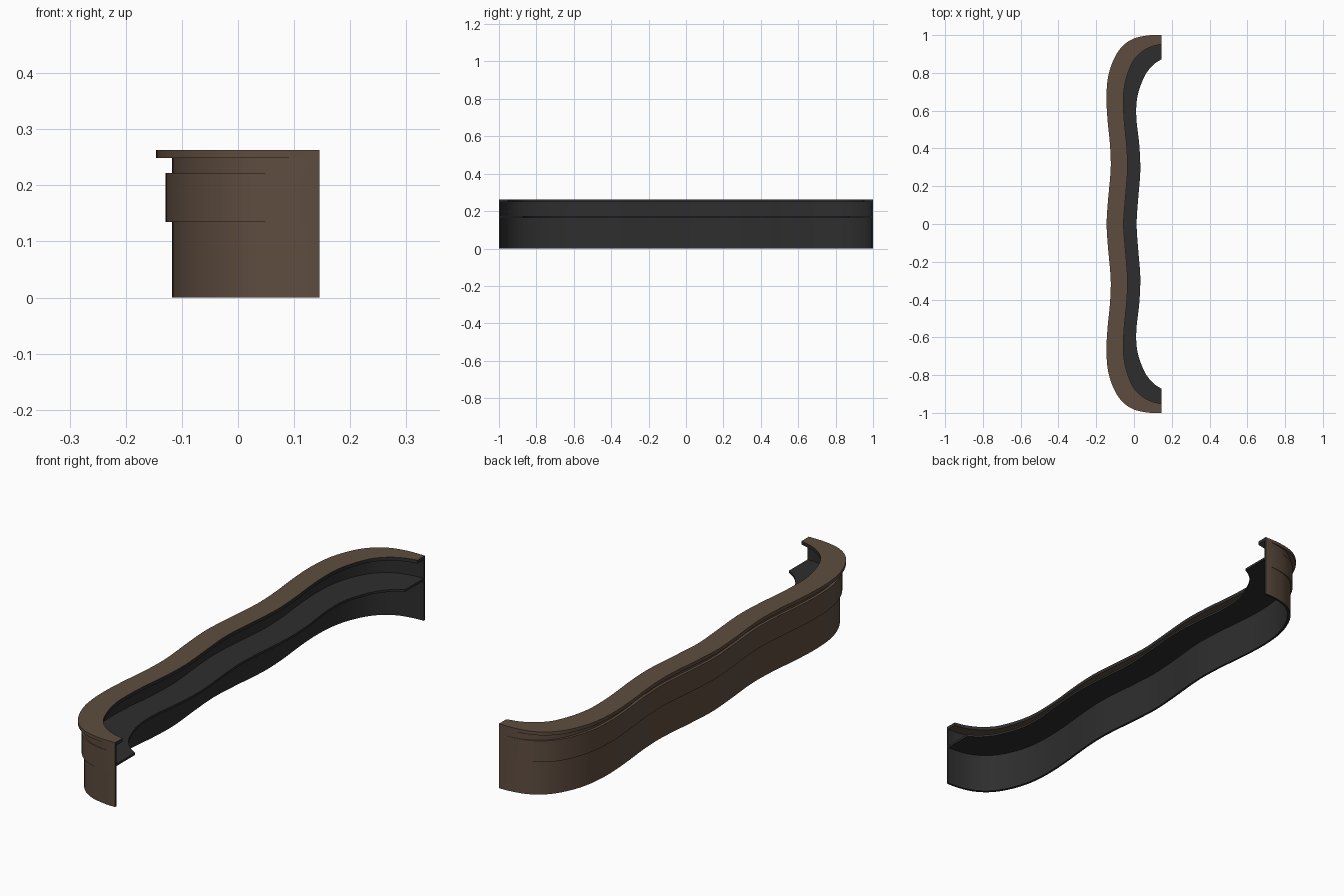
import bpy, bmesh
from mathutils import Vector

if "Cube" in bpy.data.objects:
    bpy.data.objects.remove(bpy.data.objects["Cube"])


def material(name, rgb):
    m = bpy.data.materials.new(name)
    m.diffuse_color = (*rgb, 1)
    m.use_nodes = True
    m.node_tree.nodes["Principled BSDF"].inputs["Base Color"].default_value = m.diffuse_color
    return m


BROWN = material("brown_panel", (0.112, 0.073, 0.050))
DARK = material("charcoal_inner", (0.027, 0.027, 0.027))
END = 0.145

# Half outlines in plan (x, y), from the middle to the +y end
OUTER = [(-.145, 0), (-.138, .12), (-.126, .25), (-.123, .33), (-.128, .43), (-.140, .55),
         (-.146, .67), (-.137, .78), (-.108, .87), (-.065, .937), (-.005, .980), (.07, .998), (END, 1)]
TOP_INNER = [(-.055, 0), (-.047, .12), (-.036, .25), (-.034, .33), (-.040, .43), (-.052, .55),
             (-.056, .66), (-.050, .73), (-.032, .80), (-.003, .865), (.04, .91), (.09, .938), (END, .952)]
SHELF_INNER = [(.014, 0), (.021, .12), (.032, .25), (.033, .33), (.027, .43), (.014, .54),
               (.012, .62), (.019, .68), (.034, .73), (.057, .785), (.085, .825), (.113, .852), (END, .872)]


def smooth_path(half, steps=5):
    """Mirror a half outline in y and run a Catmull-Rom curve through it."""
    p = [Vector((x, -y)) for x, y in half[:0:-1]] + [Vector(q) for q in half]
    p = [2 * p[0] - p[1]] + p + [2 * p[-1] - p[-2]]
    out = []
    for i in range(1, len(p) - 2):
        a, b, c, d = p[i - 1:i + 3]
        for s in range(steps):
            t = s / steps
            out.append(0.5 * (2 * b + (c - a) * t + (2 * a - 5 * b + 4 * c - d) * t * t
                              + (3 * b - a - 3 * c + d) * t ** 3))
    out.append(p[-2])
    return out


def shifted(path, dx, sy=1.0):
    """Slide an outline towards the open side, keeping its cut ends in place."""
    n = len(path) - 1
    return [Vector((END if i in (0, n) else min(v.x + dx, END - 0.001 * min(i, n - i, 3)),
                    max(-1, min(1, v.y)) * sy)) for i, v in enumerate(path)]


def ribbon(name, left, right, z0, z1, outer=BROWN, inner=BROWN, flat=BROWN, cap=DARK):
    """Solid strip between two outlines, coloured by side."""
    mats = [BROWN, DARK]
    bm = bmesh.new()
    rings = [[bm.verts.new((v.x, v.y, z)) for v, z in ((l, z0), (r, z0), (r, z1), (l, z1))]
             for l, r in zip(left, right)]
    for a, b in zip(rings, rings[1:]):
        for k, m in enumerate((flat, inner, flat, outer)):
            j = (k + 1) % 4
            bm.faces.new((a[k], a[j], b[j], b[k])).material_index = mats.index(m)
    for r in (rings[0], rings[-1]):
        bm.faces.new(r).material_index = mats.index(cap)
    bmesh.ops.recalc_face_normals(bm, faces=bm.faces)
    me = bpy.data.meshes.new(name)
    bm.to_mesh(me)
    bm.free()
    for m in mats:
        me.materials.append(m)
    ob = bpy.data.objects.new(name, me)
    bpy.context.collection.objects.link(ob)
    bpy.ops.object.select_all(action='DESELECT')
    ob.select_set(True)
    bpy.context.view_layer.objects.active = ob
    bpy.ops.object.shade_smooth_by_angle(angle=0.6)


outer = shifted(smooth_path(OUTER), 0)
top_inner = smooth_path(TOP_INNER)
shelf_inner = smooth_path(SHELF_INNER)
wall = shifted(outer, 0.028)

# Front wall: brown outside, dark inside
ribbon("counter_wall", wall, shifted(outer, 0.037, 0.992), 0, 0.249,
       inner=DARK, flat=DARK)
# Raised band around the outside
ribbon("raised_band", shifted(outer, 0.017), shifted(outer, 0.031, 0.997), 0.135, 0.222)
# Counter top overhanging both sides
ribbon("counter_top", outer, top_inner, 0.249, 0.263, inner=DARK)
# Work shelf on the inner side
ribbon("inner_shelf", shifted(outer, 0.032, 0.996), shelf_inner, 0.164, 0.173,
       outer=DARK, inner=DARK, flat=DARK)
